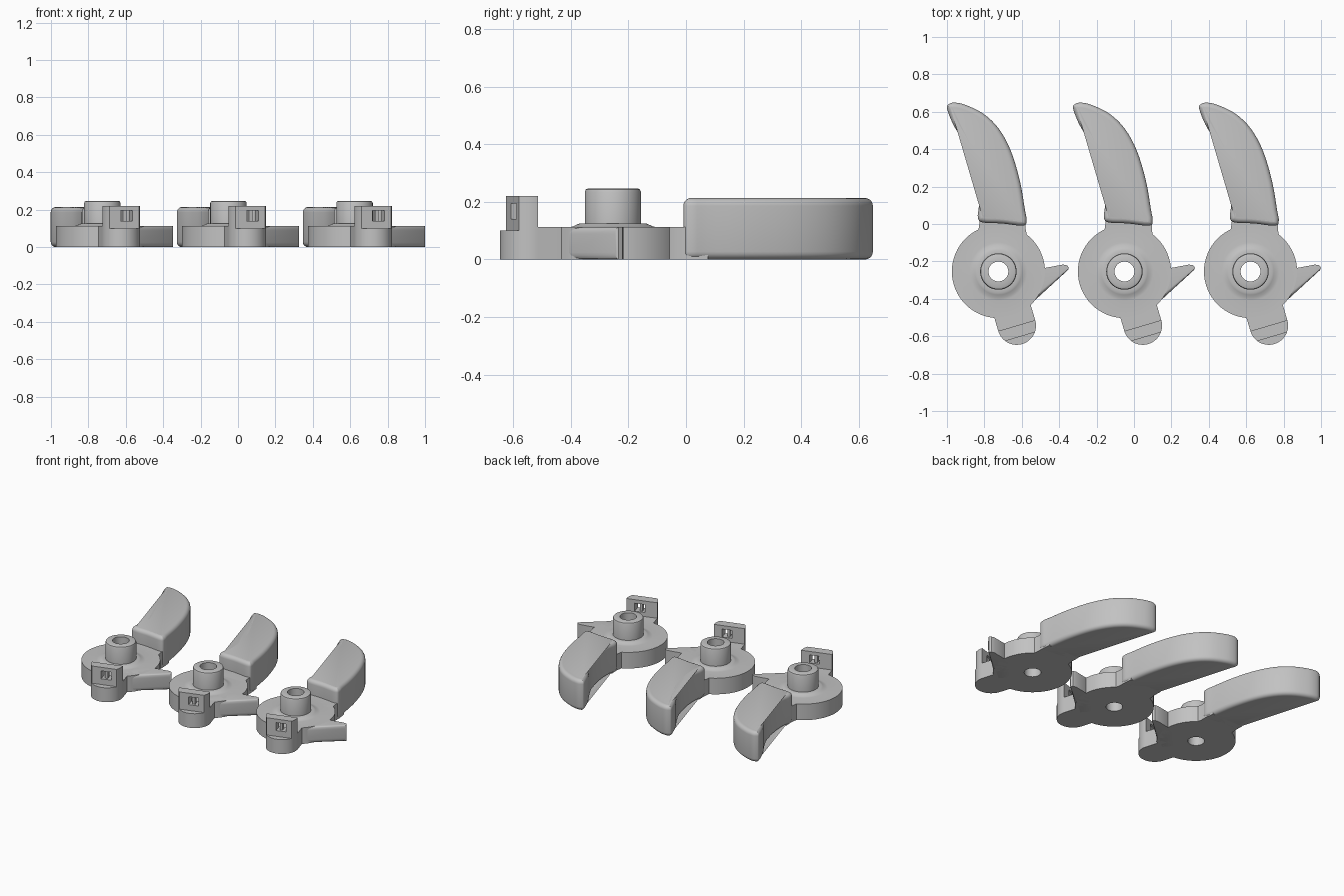
import bpy, bmesh, math
from mathutils import Matrix, Vector

if "Cube" in bpy.data.objects:
    bpy.data.objects.remove(bpy.data.objects["Cube"])

grey = bpy.data.materials.new("mid_grey")
grey.diffuse_color = (0.54, 0.54, 0.54, 1)
grey.use_nodes = True
grey.node_tree.nodes["Principled BSDF"].inputs["Base Color"].default_value = grey.diffuse_color

HUB_X, HUB_Y = -0.051, -0.254
PLATE = 0.112            # thickness of the flat body
SPACING = 0.674
parts = []


def shade(ob, angle=35):
    bpy.ops.object.select_all(action='DESELECT')
    ob.select_set(True)
    bpy.context.view_layer.objects.active = ob
    bpy.ops.object.shade_smooth_by_angle(angle=math.radians(angle))


def finish(name, bm, angle=35):
    """Turn a bmesh into a shaded object."""
    bmesh.ops.recalc_face_normals(bm, faces=bm.faces)
    me = bpy.data.meshes.new(name)
    bm.to_mesh(me)
    bm.free()
    ob = bpy.data.objects.new(name, me)
    bpy.context.collection.objects.link(ob)
    me.materials.append(grey)
    shade(ob, angle)
    parts.append(ob)
    return ob


def stack(rings, caps=True):
    """Skin a list of equal-length 3D rings."""
    bm = bmesh.new()
    vs = [[bm.verts.new(p) for p in ring] for ring in rings]
    n = len(vs[0])
    pairs = list(zip(vs, vs[1:]))
    if caps:
        bm.faces.new(vs[0])
        bm.faces.new(vs[-1])
    else:
        pairs.append((vs[-1], vs[0]))
    for a, b in pairs:
        for i in range(n):
            j = (i + 1) % n
            bm.faces.new((a[i], a[j], b[j], b[i]))
    return bm


def prism(pts, z0, z1):
    """Extrude a flat outline from z0 to z1."""
    return stack([[(x, y, z) for x, y in pts] for z in (z0, z1)])


def inset(pts, d):
    """Move a clockwise outline inwards by d."""
    out, n = [], len(pts)
    for i, (x, y) in enumerate(pts):
        a, b = Vector(pts[i - 1]), Vector(pts[(i + 1) % n])
        t = (b - a).normalized()
        out.append((x + t.y * d, y - t.x * d))
    return out


def smooth_loop(pts, n=4):
    """Closed Catmull-Rom curve through the points."""
    out, c = [], len(pts)
    for i in range(c):
        a, b, d, e = (Vector(pts[(i + k) % c]) for k in (-1, 0, 1, 2))
        for s in range(n):
            t = s / n
            out.append(0.5 * (2 * b + (d - a) * t + (2 * a - 5 * b + 4 * d - e) * t ** 2
                              + (3 * b - a - 3 * d + e) * t ** 3))
    return [(p.x, p.y) for p in out]


# Hub: turned disc with raised boss, base fillet and through hole
profile = [(0.053, 0), (0.249, 0), (0.249, PLATE), (0.155, PLATE), (0.14, 0.114),
           (0.125, 0.121), (0.115, 0.125), (0.0975, 0.125), (0.0975, 0.234),
           (0.094, 0.243), (0.085, 0.247), (0.053, 0.247)]
N = 64
finish("hub", stack([[(r * math.cos(2 * math.pi * i / N), r * math.sin(2 * math.pi * i / N), z)
                      for i in range(N)] for r, z in profile], caps=False))

# Curved handle with rounded rims
handle = smooth_loop([(-.275, .872), (-.266, .894), (-.235, .903), (-.174, .89), (-.078, .842),
                      (.003, .762), (.067, .644), (.115, .484), (.142, .329), (.151, .272),
                      (.131, .245), (.019, .257), (-.083, .262), (-.11, .288), (-.104, .356),
                      (-.11, .46), (-.142, .596), (-.19, .698), (-.243, .789)])
TOP, RIM = 0.213, 0.027
levels = []
for k in range(6):
    a = k / 5 * math.pi / 2
    levels.append((RIM * (1 - math.sin(a)), RIM * (1 - math.cos(a))))
levels += [(d, TOP - z) for d, z in reversed(levels)]
finish("handle", stack([[(x, y, z) for x, y in inset(handle, d)] for d, z in levels]), 50)

# Neck joining hub and handle
finish("neck", prism([(-.14, .175), (-.125, .208), (-.106, .225), (-.1, .27), (-.102, .33),
                      (.139, .33), (.146, .27), (.146, .225), (.152, .195), (.16, .17)], 0, PLATE))

# Pointed side lever, rounded along its long slanted edge
bm = prism([(.07, -.14), (.137, -.207), (.372, .008), (.377, .02), (.368, .033),
            (.345, .037), (.249, .019), (.2, .0)], 0, PLATE)
slant = Vector((.235, .215, 0)).normalized()
long_edges = [e for e in bm.edges
              if e.calc_length() > 0.25
              and abs((e.verts[1].co - e.verts[0].co).normalized().dot(slant)) > 0.999]
bmesh.ops.bevel(bm, geom=long_edges, offset=0.024, segments=4, profile=0.5, affect='EDGES')
finish("side_lever", bm)

# Foot frame: local x across, local -y outward
foot_frame = Matrix.Translation((0.098, -0.289, 0)) @ Matrix.Rotation(math.radians(16.5), 4, 'Z')
R, FRONT = 0.103, -0.062


def arc(a0, a1, n):
    return [(R * math.cos(a0 + (a1 - a0) * i / n), R * math.sin(a0 + (a1 - a0) * i / n))
            for i in range(n + 1)]


# Foot: tab with a half-round end, stepped down in front of the catch
cut = math.asin(-FRONT / R)
bm = prism(arc(math.pi + cut, 2 * math.pi - cut, 16), 0, 0.1)
bm.transform(foot_frame)
finish("foot_end", bm)
sides = arc(math.pi, math.pi + cut, 8) + arc(2 * math.pi - cut, 2 * math.pi, 8)
bm = prism(sides + [(R, .13), (-R, .09)], 0, PLATE)
bm.transform(foot_frame)
finish("foot", bm)

# Upright catch plate, a slice of the foot outline with a window
bm = prism(sides, PLATE, 0.22)
bm.transform(foot_frame)
catch = finish("catch_plate", bm)
bm = prism([(-.02, -.2), (.047, -.2), (.047, .1), (-.02, .1)], 0.14, 0.195)
bm.transform(foot_frame)
cutter = finish("window_cutter", bm)
parts.remove(cutter)
mod = catch.modifiers.new("window", 'BOOLEAN')
mod.object, mod.operation, mod.solver = cutter, 'DIFFERENCE', 'EXACT'
bpy.context.view_layer.objects.active = catch
bpy.ops.object.modifier_apply(modifier=mod.name)
bpy.data.objects.remove(cutter)
shade(catch)

# Small bar inside the window
bm = prism([(.0, -.045), (.018, -.045), (.018, -.015), (.0, -.015)], 0.138, 0.197)
bm.transform(foot_frame)
finish("window_bar", bm)

# Three identical levers in a row
for ob in list(parts):
    for k in (-1, 0, 1):
        o = ob if k == 0 else ob.copy()
        if k:
            bpy.context.collection.objects.link(o)
        o.location = (HUB_X + k * SPACING, HUB_Y, 0)
